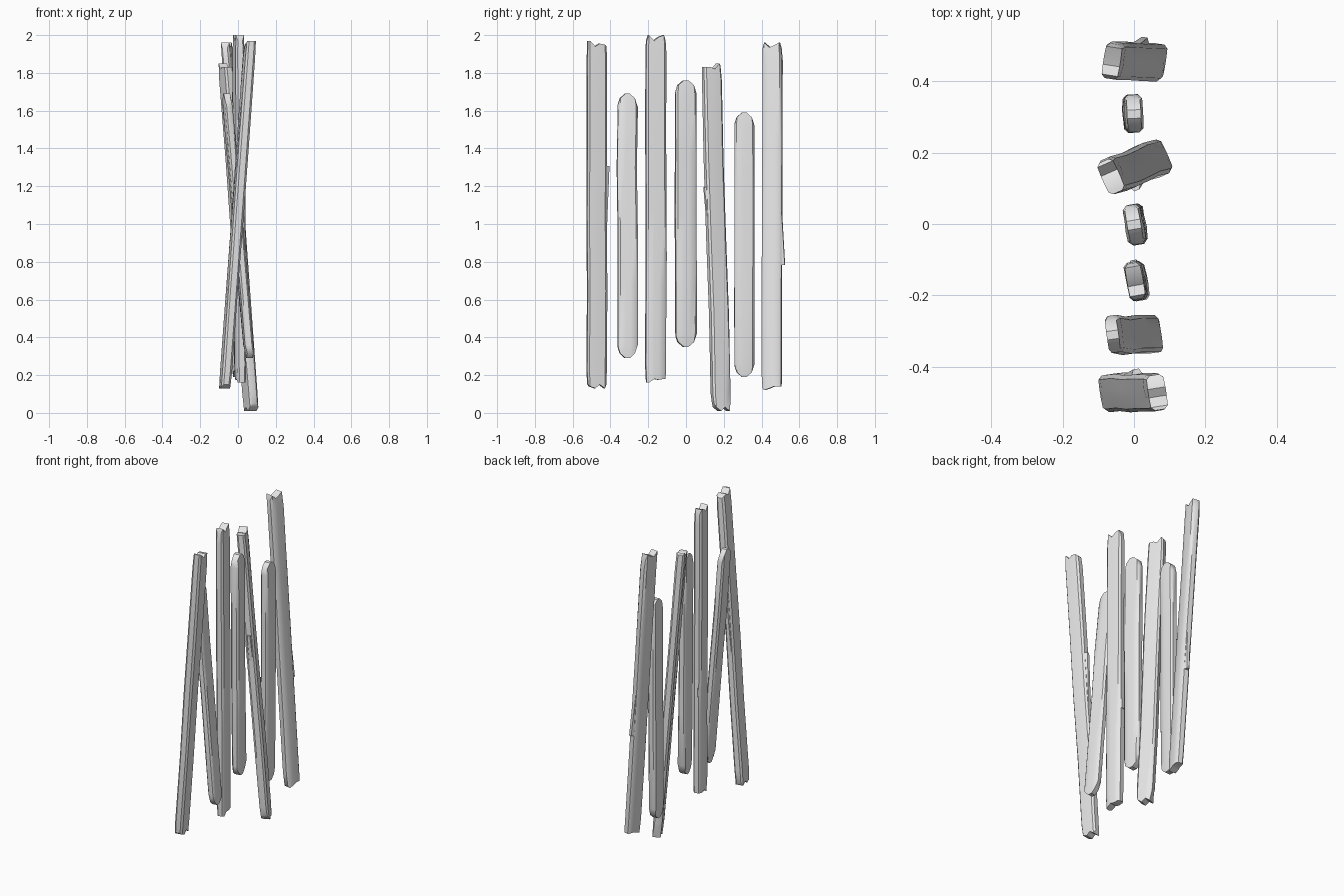
import bpy, bmesh, math, random
from mathutils import Vector, Matrix

random.seed(4)
cube = bpy.data.objects.get("Cube")
if cube:
    bpy.data.objects.remove(cube, do_unlink=True)

# One plain grey material
grey = bpy.data.materials.new("plain_grey")
grey.use_nodes = True
colour = (0.8, 0.8, 0.8, 1)
grey.diffuse_color = colour
grey.node_tree.nodes["Principled BSDF"].inputs["Base Color"].default_value = colour

# Cross-section columns across the width, and how thick the board is at each
COLUMNS = (-0.5, -0.4, -0.12, 0.12, 0.4, 0.5)
THICK = (0.55, 0.95, 1.0, 1.0, 0.95, 0.55)
ROUND = (0.055, 0.025, 0, 0, 0.025, 0.055)
LEVELS = (0, 0.05, 0.28, 0.5, 0.72, 0.95, 1)


def add_board(name, foot, head, yaw, width, thick, low, high, end_scale, sliver=None):
    """Loft a leaning board; low and high are the depths of its broken ends."""
    foot, head = Vector(foot), Vector(head)
    turn = Matrix.Rotation(math.radians(yaw), 3, 'Z')
    bm = bmesh.new()

    def vert(s, across, through, rise=0):
        p = foot.lerp(head, s) + turn @ Vector((through, across, 0))
        p.z += rise
        return bm.verts.new(p)

    rings = []
    for s in LEVELS:
        end = s in (0, 1)
        scale = end_scale if end else 1
        drift = 0 if end else random.uniform(-0.003, 0.003)
        front, back = [], []
        for i, (c, t) in enumerate(zip(COLUMNS, THICK)):
            rise = low[i] if s == 0 else -high[i] if s == 1 else 0
            wobble = 1 if end else random.uniform(0.94, 1.06)
            half = t * thick / 2 * scale * wobble
            across = c * width * (0.94 if end else 1) + drift
            front.append(vert(s, across, half, rise))
            back.append(vert(s, across, -half, rise))
        rings.append((front, back))

    # Sides
    loops = [f + b[::-1] for f, b in rings]
    for a, b in zip(loops, loops[1:]):
        for i in range(len(a)):
            j = (i + 1) % len(a)
            bm.faces.new((a[i], a[j], b[j], b[i]))
    # Jagged or rounded ends
    for f, b in (rings[0], rings[-1]):
        for i in range(len(f) - 1):
            bm.faces.new((f[i], f[i + 1], b[i + 1], b[i]))

    # Splinter peeling away from one edge
    if sliver:
        side, s_root, s_tip, out = sliver
        edge = side * width / 2
        root = [vert(s_root, edge - side * 0.012, x) for x in (-0.012, 0.012)]
        inner = [vert(s_tip, edge - side * 0.012, x) for x in (-0.02, 0.02)]
        outer = [vert(s_tip, edge + side * out, x) for x in (-0.008, 0.008)]
        bm.faces.new((root[0], root[1], outer[1], outer[0]))
        bm.faces.new((root[0], root[1], inner[1], inner[0]))
        bm.faces.new((inner[0], inner[1], outer[1], outer[0]))
        for k in (0, 1):
            bm.faces.new((root[k], inner[k], outer[k]))

    bmesh.ops.recalc_face_normals(bm, faces=bm.faces)
    mesh = bpy.data.meshes.new(name)
    bm.to_mesh(mesh)
    bm.free()
    mesh.materials.append(grey)
    obj = bpy.data.objects.new(name, mesh)
    bpy.context.collection.objects.link(obj)
    return obj


boards = [
    # Tall boards with broken ends
    add_board("front_tall_board", (-0.07, -0.472, 0.13), (0.065, -0.472, 1.97), 9, 0.105, 0.055,
              (0.02, 0.01, 0, 0.02, 0, 0.02), (0, 0, 0.03, 0.015, 0.02, 0.03), 0.92,
              (1, 0.3, 0.64, 0.014)),
    add_board("second_tall_board", (0.012, -0.16, 0.16), (0.003, -0.16, 2.0), 10, 0.108, 0.052,
              (0, 0, 0.02, 0.015, 0.02, 0.02), (0.03, 0, 0.03, 0.01, 0, 0.03), 0.88,
              (1, 0.55, 0.35, 0.006)),
    add_board("third_tall_board", (0.07, 0.187, 0.01), (-0.065, 0.133, 1.85), 24, 0.102, 0.055,
              (0.04, 0.02, 0, 0.02, 0, 0.06), (0.02, 0.02, 0.02, 0.03, 0, 0.01), 0.92,
              (-1, 0.45, 0.645, 0.012)),
    add_board("back_tall_board", (0.065, 0.456, 0.12), (-0.062, 0.456, 1.96), -9, 0.105, 0.052,
              (0.01, 0, 0.01, 0.02, 0.02, 0.02), (0.03, 0, 0.025, 0.015, 0, 0.03), 0.92,
              (1, 0.62, 0.36, 0.016)),
    # Short boards with rounded ends
    add_board("front_short_board", (0.06, -0.311, 0.29), (-0.06, -0.311, 1.69), 8, 0.105, 0.045,
              ROUND, ROUND, 0.75),
    add_board("middle_short_board", (0.008, -0.002, 0.35), (0.0, -0.002, 1.76), 10, 0.112, 0.052,
              ROUND, ROUND, 0.75),
    add_board("back_short_board", (-0.006, 0.308, 0.19), (0.0, 0.308, 1.59), 3, 0.106, 0.052,
              ROUND, ROUND, 0.75),
]

# Smooth sides, sharp ends
bpy.ops.object.select_all(action='DESELECT')
for board in boards:
    board.select_set(True)
bpy.context.view_layer.objects.active = boards[0]
bpy.ops.object.shade_smooth_by_angle(angle=math.radians(40))
